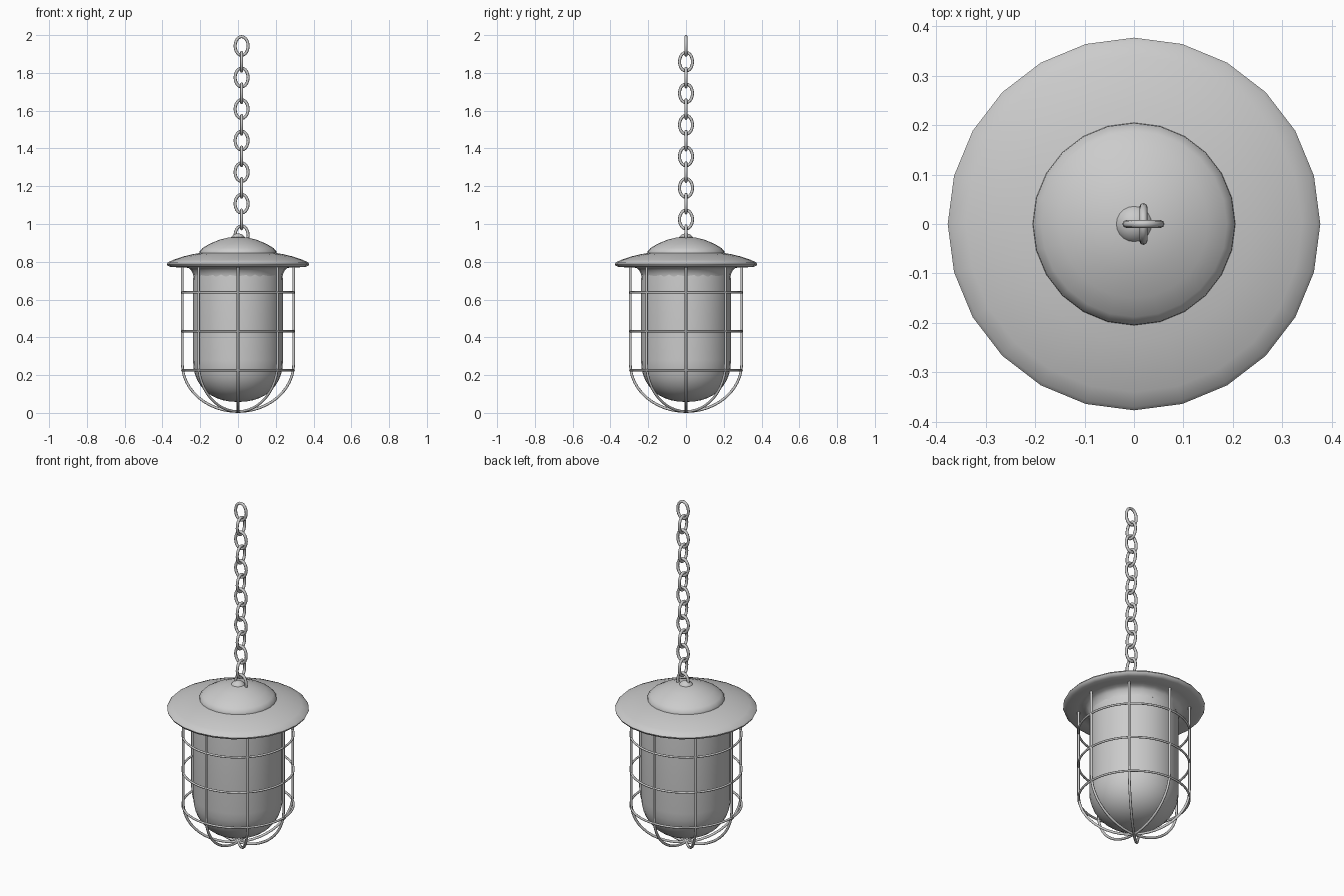
import bpy, bmesh
from math import sin, cos, pi, radians

if "Cube" in bpy.data.objects:
    bpy.data.objects.remove(bpy.data.objects["Cube"])


def smooth(ob, angle=50):
    bpy.ops.object.select_all(action='DESELECT')
    ob.select_set(True)
    bpy.context.view_layer.objects.active = ob
    bpy.ops.object.shade_smooth_by_angle(angle=radians(angle))


def lathe(name, profile, sides, angle=50):
    """Revolve (radius, z) points around the z axis."""
    bm = bmesh.new()
    vs = [bm.verts.new((r, 0, z)) for r, z in profile]
    es = [bm.edges.new(p) for p in zip(vs, vs[1:])]
    bmesh.ops.spin(bm, geom=vs + es, cent=(0, 0, 0), axis=(0, 0, 1),
                   angle=2 * pi, steps=sides, use_duplicate=False)
    bmesh.ops.remove_doubles(bm, verts=bm.verts, dist=1e-5)
    bmesh.ops.recalc_face_normals(bm, faces=bm.faces)
    me = bpy.data.meshes.new(name)
    bm.to_mesh(me)
    bm.free()
    ob = bpy.data.objects.new(name, me)
    bpy.context.collection.objects.link(ob)
    smooth(ob, angle)
    return ob


def wire(name, points, radius, turn):
    """Round wire along a path, turned about z."""
    cu = bpy.data.curves.new(name, 'CURVE')
    cu.dimensions = '3D'
    cu.bevel_depth, cu.bevel_resolution, cu.use_fill_caps = radius, 2, True
    sp = cu.splines.new('POLY')
    sp.points.add(len(points) - 1)
    for p, co in zip(sp.points, points):
        p.co = (*co, 1)
    ob = bpy.data.objects.new(name, cu)
    bpy.context.collection.objects.link(ob)
    ob.rotation_euler.z = turn
    bpy.ops.object.select_all(action='DESELECT')
    ob.select_set(True)
    bpy.context.view_layer.objects.active = ob
    bpy.ops.object.convert(target='MESH')
    smooth(bpy.context.object)


def ring(name, loc, major, minor, segs, rot=(0, 0, 0), stretch=1):
    bpy.ops.mesh.primitive_torus_add(location=loc, rotation=rot, major_radius=major,
                                     minor_radius=minor, major_segments=segs, minor_segments=8)
    ob = bpy.context.object
    ob.name = name
    for v in ob.data.vertices:      # stretch the loop's centreline, keep wire round
        x, y, _ = v.co
        v.co.y += y / (x * x + y * y) ** 0.5 * major * (stretch - 1)
    smooth(ob, 60)


# Domed cap with wide brim and collar below
lathe("cap", [(0, .932), (.05, .929), (.10, .916), (.15, .895), (.188, .873),
              (.204, .856), (.205, .846), (.24, .840), (.29, .828), (.34, .811),
              (.37, .798), (.377, .789), (.372, .779), (.355, .772), (.30, .770),
              (.262, .768), (.248, .755), (.238, .735), (.236, .722), (.21, .722)], 24)

# Small knob on top
bpy.ops.mesh.primitive_uv_sphere_add(segments=20, ring_count=12, radius=.042, location=(0, 0, .908))
bpy.context.object.name = "knob"
smooth(bpy.context.object)

# Glass jar with rounded bottom
jar = [(.232, .78), (.238, .70), (.238, .5), (.238, .28)]
for i in range(1, 11):
    a = i / 10 * pi / 2
    jar.append((.238 * max(cos(a), 0) ** .9 if i < 10 else 0, .28 - .222 * sin(a) ** .9))
lathe("glass", jar, 32)

# Cage: four U-shaped wires crossing at the bottom, plus three rings
R, N = .295, 24
path = [(-R, 0, .785)]
path += [(-R * cos(pi * i / N), 0, .26 - .253 * sin(pi * i / N)) for i in range(N + 1)]
path.append((R, 0, .785))
for k in range(4):
    wire(f"cage_wire_{k + 1}", path, .007, k * pi / 4)
for k, z in enumerate((.226, .432, .638)):
    ring(f"cage_ring_{k + 1}", (0, 0, z), R, .006, 48)

# Chain of oval links, alternating direction
for i in range(13):
    turn = 0 if i % 2 == 0 else pi / 2
    ring(f"chain_link_{i + 1}", (.019, 0, 1.9425 - i * .0835), .0345, .008, 20,
         (pi / 2, 0, turn), .0495 / .0345)
